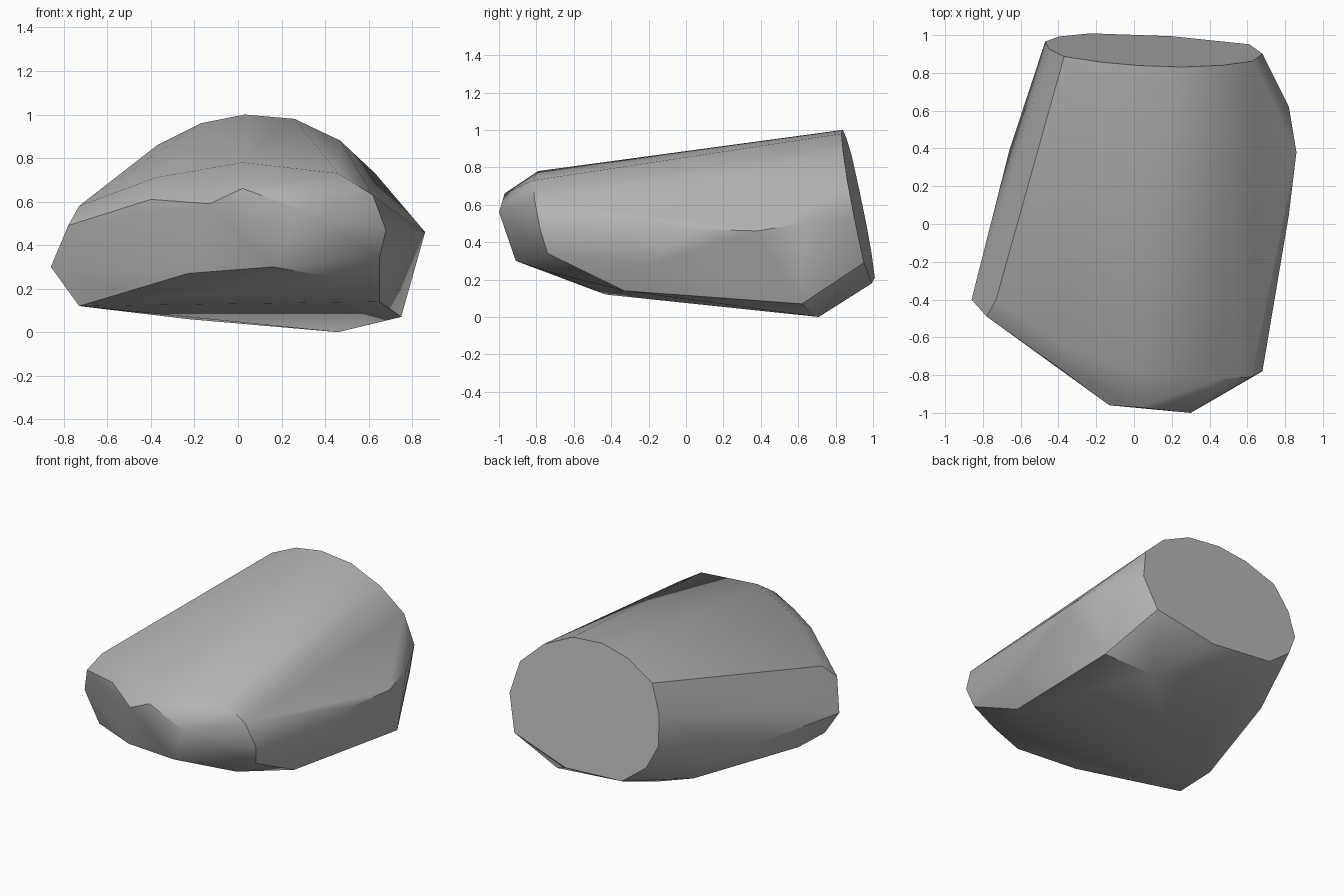
import bpy
import bmesh
import math

# Remove only the default object
default = bpy.data.objects.get("Cube")
if default is not None:
    bpy.data.objects.remove(default, do_unlink=True)


def make_material(name, colour):
    material = bpy.data.materials.new(name)
    material.use_nodes = True
    material.diffuse_color = colour
    shader = material.node_tree.nodes["Principled BSDF"]
    shader.inputs["Base Color"].default_value = colour
    shader.inputs["Roughness"].default_value = .8
    return material


def on_back_plane(x, z):
    """Place an outline point on the flat, leaning back face."""
    return (x, 1.04 - .05 * x - .2 * z, z)


# Outline of the flat back face, seen as x and z
back_outline = [
    (.2, .18), (-.23, .21), (-.4, .34), (-.47, .49), (-.45, .68),
    (-.37, .86), (-.17, .96), (.03, 1), (.26, .98), (.47, .88),
    (.63, .73), (.68, .52), (.61, .29),
]

# Flattened underside rim
underside_corners = [
    (.75, .62, .07), (.46, .71, 0), (-.23, .62, .06), (-.49, .62, .15),
    (-.6, .27, .14), (-.73, -.15, .13), (-.73, -.43, .12), (.65, -.33, .14),
]

# Blunt nose: lower lip, middle ridge and upper brow
nose_corners = [
    (-.56, -.58, .2), (-.23, -.83, .27), (.16, -.91, .3),
    (.5, -.73, .24), (.65, -.74, .34), (.68, -.78, .47),
    (.3, -1, .56), (.02, -.97, .66), (-.13, -.96, .59), (-.4, -.76, .61),
    (.62, -.81, .63), (.46, -.82, .73), (.02, -.79, .78), (-.38, -.64, .71),
]

# Bulging flanks
flank_corners = [
    (-.86, -.4, .3), (-.78, -.49, .49), (-.73, -.4, .58), (-.66, .39, .29),
    (.86, .38, .46), (.82, .62, .5), (.82, .05, .47), (.74, -.2, .28),
]


def build_boulder(name, corners, material):
    """Wrap the corners in a closed stone skin and merge flat areas."""
    mesh = bpy.data.meshes.new(name)
    bm = bmesh.new()
    for corner in corners:
        bm.verts.new(corner)
    hull = bmesh.ops.convex_hull(bm, input=bm.verts[:])
    loose = [v for v in bm.verts if not v.link_faces]
    bmesh.ops.delete(bm, geom=loose, context='VERTS')
    bmesh.ops.dissolve_limit(
        bm, angle_limit=math.radians(1), verts=bm.verts[:], edges=bm.edges[:]
    )
    bmesh.ops.recalc_face_normals(bm, faces=bm.faces[:])
    bm.to_mesh(mesh)
    bm.free()
    mesh.materials.append(material)
    boulder = bpy.data.objects.new(name, mesh)
    bpy.context.collection.objects.link(boulder)
    return boulder


# Assemble the stone and soften its shallow edges
stone_grey = make_material("stone_grey", (.45, .45, .45, 1))
corners = [on_back_plane(x, z) for x, z in back_outline]
corners += underside_corners + nose_corners + flank_corners
boulder = build_boulder("boulder", corners, stone_grey)

bpy.ops.object.select_all(action='DESELECT')
boulder.select_set(True)
bpy.context.view_layer.objects.active = boulder
bpy.ops.object.shade_smooth_by_angle(angle=math.radians(30))
